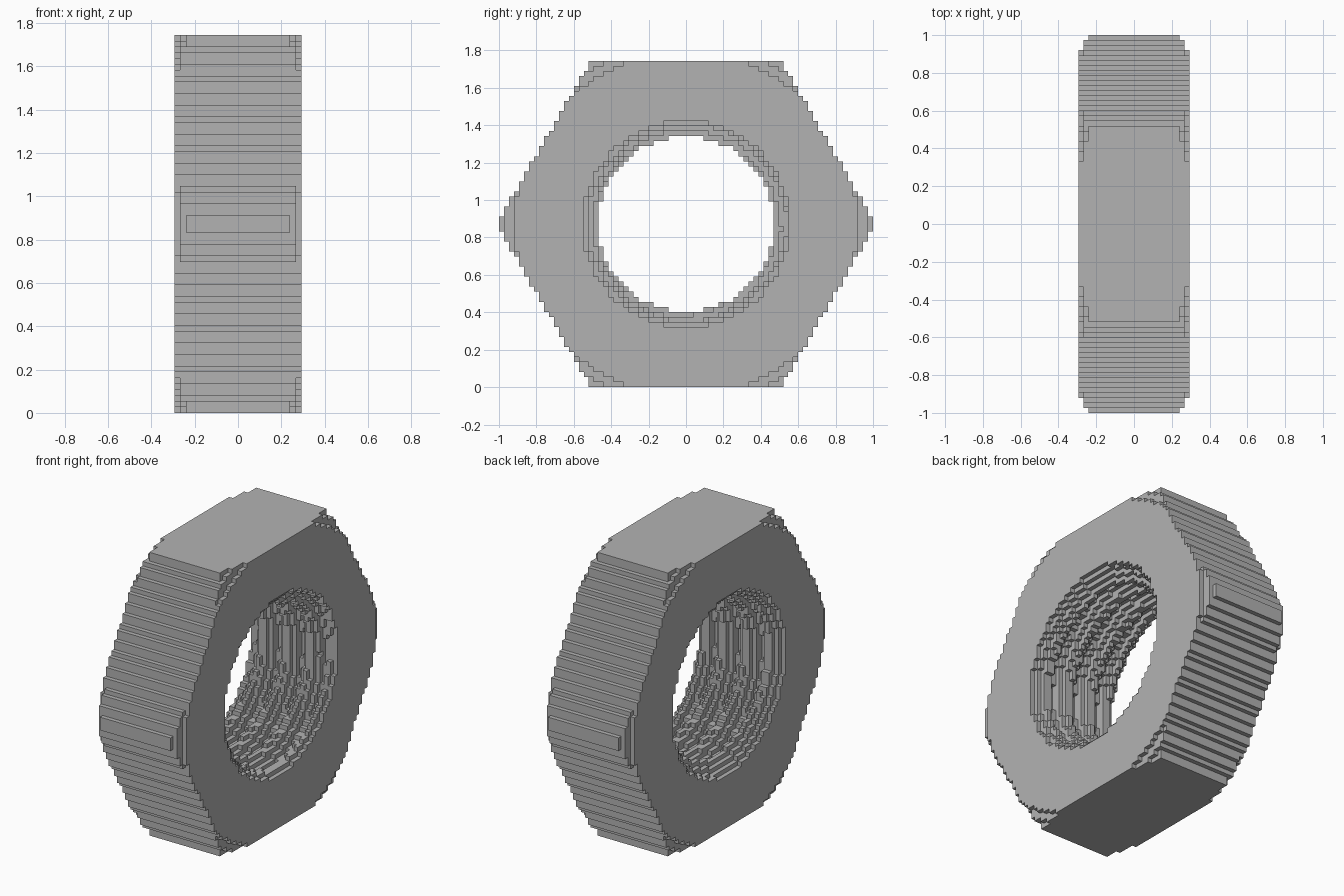
import bpy, bmesh, math

cube = bpy.data.objects.get("Cube")
if cube:
    bpy.data.objects.remove(cube, do_unlink=True)

# Block grid and nut dimensions (bore runs along x)
COUNT = (22, 75, 65)
SIZE = (0.587, 2.0, 1.744)
STEP = [s / n for s, n in zip(SIZE, COUNT)]
HEX_RADIUS = 1.013
HALF_FLAT = SIZE[2] / 2
BORE, THREAD_DEPTH, PITCH = 0.468, 0.075, 0.16
CHAMFER = (0.92, 0.967)            # outer radius of the outermost layers
COUNTERSINK = (0.55, 0.525, 0.497)  # bore radius of the outermost layers


def bore_radius(x, angle, layer):
    """Threaded hole, widened near both faces."""
    turn = (x / PITCH - angle / math.tau) % 1.0
    ridge = 1 - abs(2 * turn - 1)
    radius = BORE + THREAD_DEPTH * min(1, max(0, 1.4 * ridge - 0.2))
    return max(radius, COUNTERSINK[layer]) if layer < len(COUNTERSINK) else radius


def is_solid(i, j, k):
    x, y, z = ((n + 0.5) * s - t / 2 for n, s, t in zip((i, j, k), STEP, SIZE))
    layer = min(i, COUNT[0] - 1 - i)
    r = math.hypot(y, z)
    if abs(z) > HALF_FLAT or abs(y) + abs(z) / math.sqrt(3) > HEX_RADIUS:
        return False
    if layer < len(CHAMFER) and r > CHAMFER[layer]:
        return False
    return r > bore_radius(x, math.atan2(z, y), layer)


solid = {(i, j, k) for i in range(COUNT[0]) for j in range(COUNT[1])
         for k in range(COUNT[2]) if is_solid(i, j, k)}

# Skin the blocks: one quad for each exposed side
bm = bmesh.new()
corners = {}


def corner(c):
    if c not in corners:
        corners[c] = bm.verts.new((c[0] * STEP[0] - SIZE[0] / 2,
                                   c[1] * STEP[1] - SIZE[1] / 2,
                                   c[2] * STEP[2]))
    return corners[c]


for cell in solid:
    for axis in range(3):
        for side in (0, 1):
            beside = list(cell)
            beside[axis] += 2 * side - 1
            if tuple(beside) in solid:
                continue
            quad = []
            for a, b in ((0, 0), (1, 0), (1, 1), (0, 1)):
                c = list(cell)
                c[axis] += side
                c[(axis + 1) % 3] += a
                c[(axis + 2) % 3] += b
                quad.append(corner(tuple(c)))
            bm.faces.new(quad if side else quad[::-1])

mesh = bpy.data.meshes.new("hex_nut")
bm.to_mesh(mesh)
bm.free()
nut = bpy.data.objects.new("hex_nut", mesh)
bpy.context.collection.objects.link(nut)

# Plain grey metal
grey = bpy.data.materials.new("grey")
grey.use_nodes = True
colour = (0.448, 0.448, 0.448, 1)
grey.diffuse_color = colour
grey.node_tree.nodes["Principled BSDF"].inputs["Base Color"].default_value = colour
mesh.materials.append(grey)
